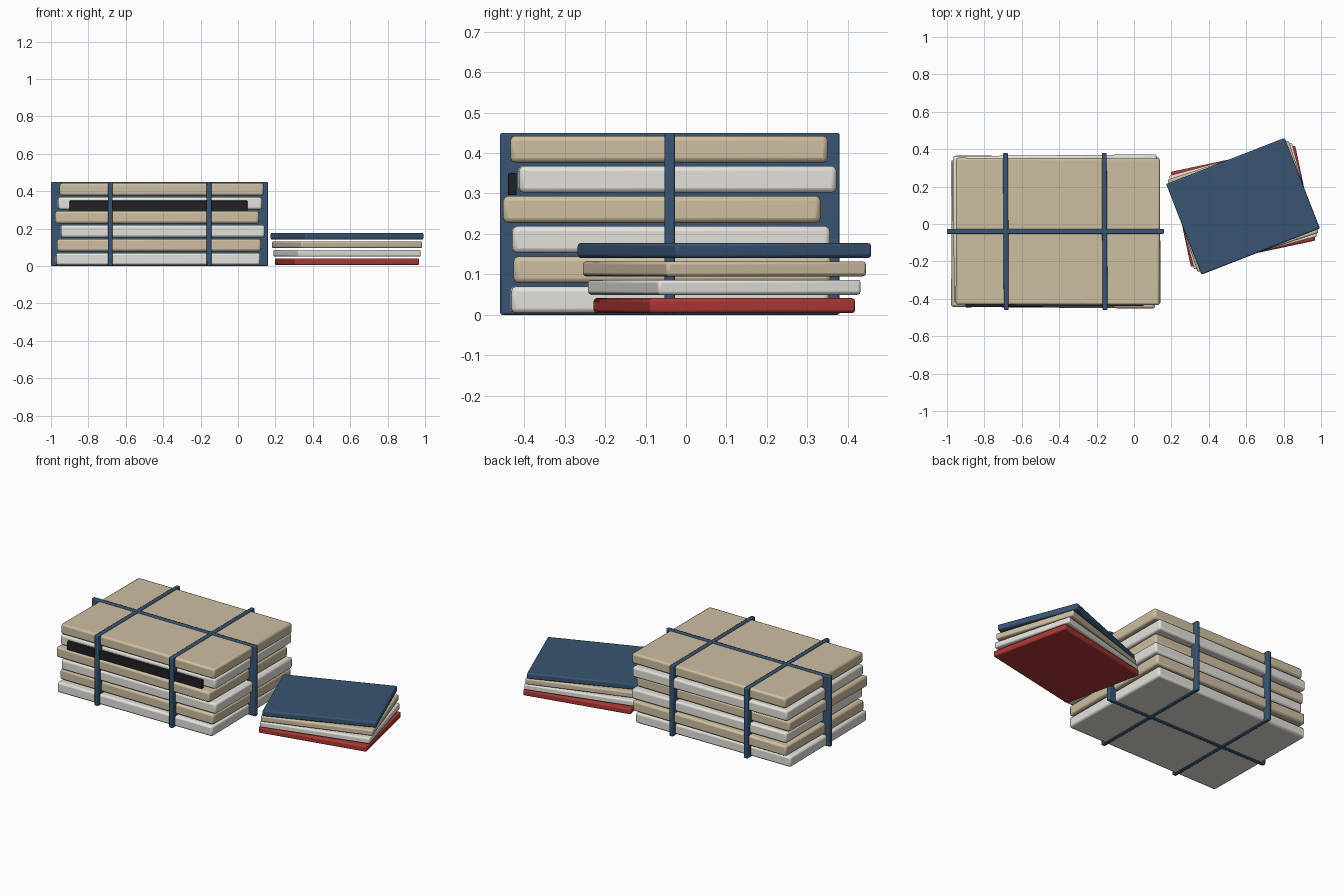
import bpy, math

if "Cube" in bpy.data.objects:
    bpy.data.objects.remove(bpy.data.objects["Cube"])

def material(name, rgb):
    m = bpy.data.materials.new(name)
    m.diffuse_color = (*rgb, 1)
    m.use_nodes = True
    m.node_tree.nodes["Principled BSDF"].inputs["Base Color"].default_value = m.diffuse_color
    return m

CREAM = material("cream", (0.78, 0.76, 0.71))
TAN = material("tan", (0.62, 0.52, 0.36))
NAVY = material("navy", (0.04, 0.09, 0.17))
RED = material("red", (0.42, 0.04, 0.035))
BLACK = material("black", (0.015, 0.015, 0.018))

def slab(name, x, y, z, size, mat, turn=0, bevel=0.01):
    """Rounded box centred in x and y, with its underside at z."""
    bpy.ops.mesh.primitive_cube_add(size=1, location=(x, y, z + size[2] / 2))
    o = bpy.context.object
    o.name = name
    o.scale = size
    bpy.ops.object.transform_apply(location=False, rotation=False, scale=True)
    o.rotation_euler.z = math.radians(turn)
    b = o.modifiers.new("rounded_edges", 'BEVEL')
    b.width = bevel
    b.segments = 2
    o.data.materials.append(mat)
    bpy.ops.object.shade_smooth_by_angle(angle=math.radians(40))
    return o

# Tied bundle: six slightly shifted paper stacks
bundle = [(-0.430, -0.045, 0.6), (-0.420, -0.030, -0.4), (-0.405, -0.040, 0.4),
          (-0.430, -0.055, -0.5), (-0.420, -0.025, 0.5), (-0.407, -0.040, -0.2)]
for i, (x, y, turn) in enumerate(bundle):
    slab(f"paper_bundle_{i + 1}", x, y, 0.004 + i * 0.0745, (1.09, 0.785, 0.066),
         TAN if i % 2 else CREAM, turn, 0.012)

# Ties: thin bands running right through the bundle
for i, x in enumerate((-0.685, -0.157)):
    slab(f"cross_tie_{i + 1}", x, -0.04, 0, (0.026, 0.84, 0.45), NAVY, 0.3, 0.006)
slab("long_tie", -0.42, -0.04, 0, (1.16, 0.026, 0.45), NAVY, 0, 0.006)

# Dark label strip on the front, tucked behind the ties
slab("label_strip", -0.425, -0.432, 0.296, (0.95, 0.02, 0.054), BLACK, 0.4, 0.003)

# Loose stack of thin booklets, fanned out
for i, (mat, turn) in enumerate(((RED, 12), (CREAM, 15), (TAN, 18), (NAVY, 21.3))):
    slab(f"booklet_{i + 1}", 0.583, 0.095, 0.004 + i * 0.0455, (0.68, 0.52, 0.037),
         mat, turn, 0.008)
